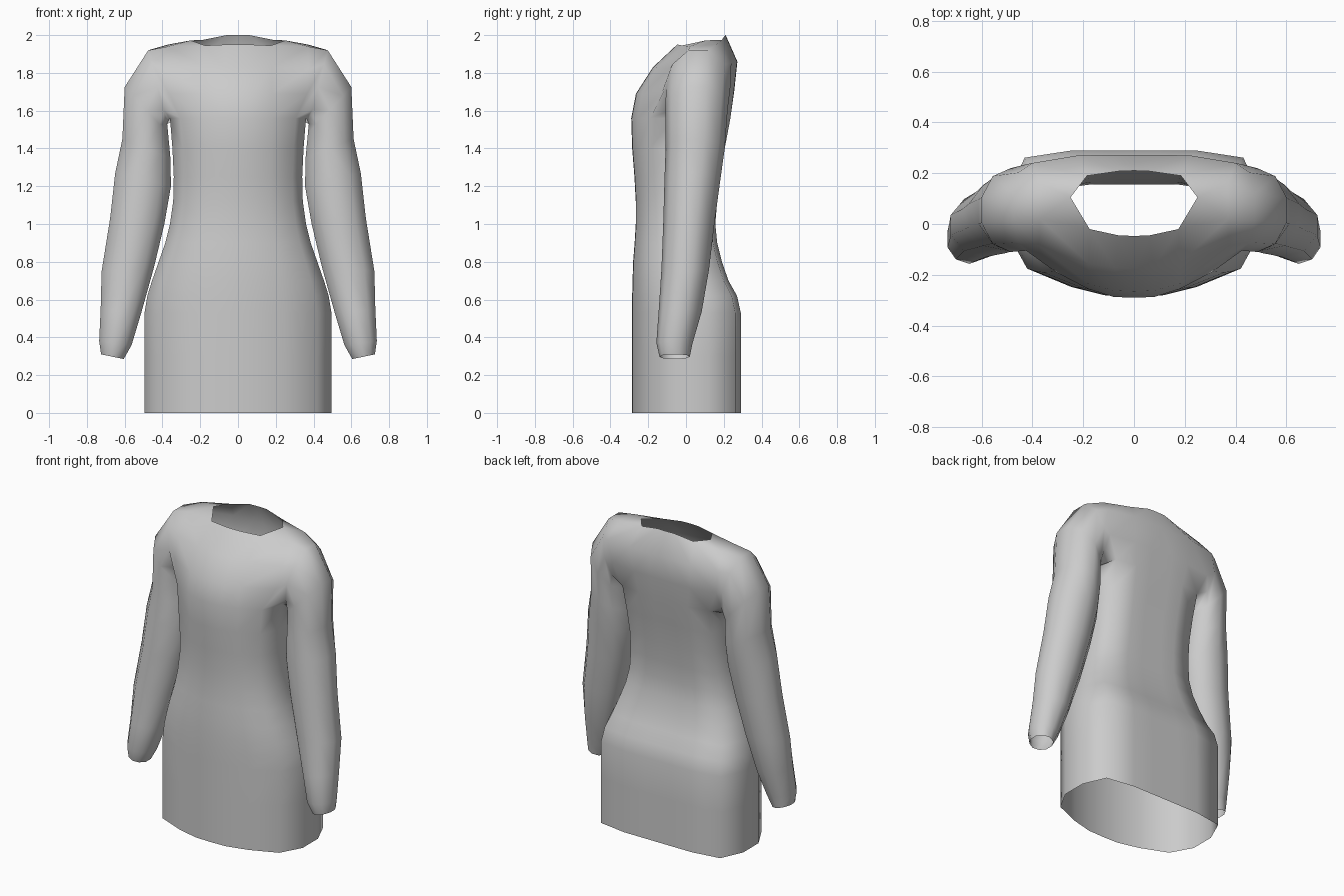
import bpy
import bmesh
import math

if "Cube" in bpy.data.objects:
    bpy.data.objects.remove(bpy.data.objects["Cube"], do_unlink=True)


def make_material(name, color):
    mat = bpy.data.materials.new(name)
    mat.use_nodes = True
    mat.diffuse_color = color
    mat.node_tree.nodes["Principled BSDF"].inputs["Base Color"].default_value = color
    return mat


bm = bmesh.new()


def add_row(points):
    return [bm.verts.new(p) for p in points]


def bridge(lower, upper, closed=False):
    """Join two equally long vertex rows with quads."""
    count = len(lower)
    for i in range(count if closed else count - 1):
        j = (i + 1) % count
        bm.faces.new((lower[i], lower[j], upper[j], upper[i]))


# Half cross-section of the body, from front centre round the side to back centre
SECTION = [(0, -1), (.22, -.99), (.5, -.87), (.85, -.62), (1, -.15),
           (1, .4), (.87, .9), (.49, 1), (.2, 1), (0, 1)]

# Body levels: height, half width, front depth, back depth
BODY = [(0, .495, -.285, .29), (.3, .495, -.285, .29), (.53, .495, -.285, .29),
        (.62, .48, -.285, .27), (.7, .455, -.283, .225), (.8, .42, -.28, .19),
        (.9, .385, -.272, .165), (1, .36, -.266, .155), (1.12, .343, -.266, .165),
        (1.25, .34, -.273, .18), (1.4, .347, -.285, .205), (1.56, .36, -.29, .235)]


def body_ring(z, half_width, front, back):
    mid, depth = (front + back) / 2, (back - front) / 2
    return add_row((u * half_width, mid + v * depth, z) for u, v in SECTION)


# Skirt and bodice up to the armpit
rings = [body_ring(*level) for level in BODY]
for lower, upper in zip(rings, rings[1:]):
    bridge(lower, upper)
armpit = rings[-1]

# Chest panel, from centre to armhole, ending at the neckline
chest = [armpit[:4],
         add_row([(0, -.265, 1.69), (.08, -.262, 1.69), (.18, -.235, 1.69), (.365, -.13, 1.69)]),
         add_row([(0, -.175, 1.83), (.075, -.173, 1.83), (.18, -.155, 1.83), (.375, -.085, 1.82)]),
         add_row([(0, -.047, 1.95), (.06, -.045, 1.95), (.175, -.02, 1.945), (.37, .02, 1.94)])]

# Upper back panel, from armhole to centre
upper_back = [armpit[6:],
              add_row([(.375, .225, 1.7), (.2, .253, 1.7), (.08, .254, 1.7), (0, .255, 1.7)]),
              add_row([(.4, .24, 1.85), (.22, .27, 1.86), (.08, .272, 1.86), (0, .272, 1.86)]),
              add_row([(.37, .16, 1.95), (.185, .19, 1.975), (.06, .208, 2), (0, .21, 2)])]
for panel in (chest, upper_back):
    for lower, upper in zip(panel, panel[1:]):
        bridge(lower, upper)

# Shoulder top between the neckline and the armhole
neck_side = bm.verts.new((.25, .105, 1.972))
front_tip, back_tip = chest[3][3], upper_back[3][0]
bm.faces.new((front_tip, chest[3][2], neck_side))
bm.faces.new((front_tip, neck_side, back_tip))
bm.faces.new((back_tip, neck_side, upper_back[3][1]))

# Armhole loop, starting at the armpit and running up the front
armhole = [armpit[4]] + [row[3] for row in chest]
armhole += [row[0] for row in reversed(upper_back)] + [armpit[5]]

# Sleeve rings: inner x and z, outer x and z, front depth, back depth
SLEEVE = [(.375, 1.53, .475, 1.92, -.105, .235), (.37, 1.48, .6, 1.725, -.11, .22),
          (.358, 1.35, .612, 1.45, -.108, .205), (.355, 1.2, .65, 1.27, -.114, .182),
          (.39, 1, .677, 1.03, -.12, .152), (.445, .77, .722, .75, -.13, .122),
          (.515, .52, .727, .55, -.145, .083), (.563, .36, .735, .38, -.157, .035),
          (.605, .285, .725, .31, -.14, .02)]


def sleeve_ring(in_x, in_z, out_x, out_z, front, back):
    mid, depth = (front + back) / 2, (back - front) / 2
    points = []
    for k in range(len(armhole)):
        angle = math.radians(18 + 36 * k)
        t = .5 - .5 * math.cos(angle) / math.cos(math.radians(18))
        points.append((in_x + t * (out_x - in_x), mid - depth * math.sin(angle),
                       in_z + t * (out_z - in_z)))
    return add_row(points)


# Sleeve, open at the cuff
previous = armhole
for level in SLEEVE:
    ring = sleeve_ring(*level)
    bridge(previous, ring, closed=True)
    previous = ring

bmesh.ops.recalc_face_normals(bm, faces=bm.faces[:])
mesh = bpy.data.meshes.new("dress")
bm.to_mesh(mesh)
bm.free()
mesh.materials.append(make_material("light grey cloth", (.6, .6, .6, 1)))

dress = bpy.data.objects.new("dress", mesh)
bpy.context.collection.objects.link(dress)

# Mirror the half onto the other side
mirror = dress.modifiers.new("mirror", 'MIRROR')
mirror.use_clip = True
mirror.merge_threshold = .001

for polygon in mesh.polygons:
    polygon.use_smooth = True
